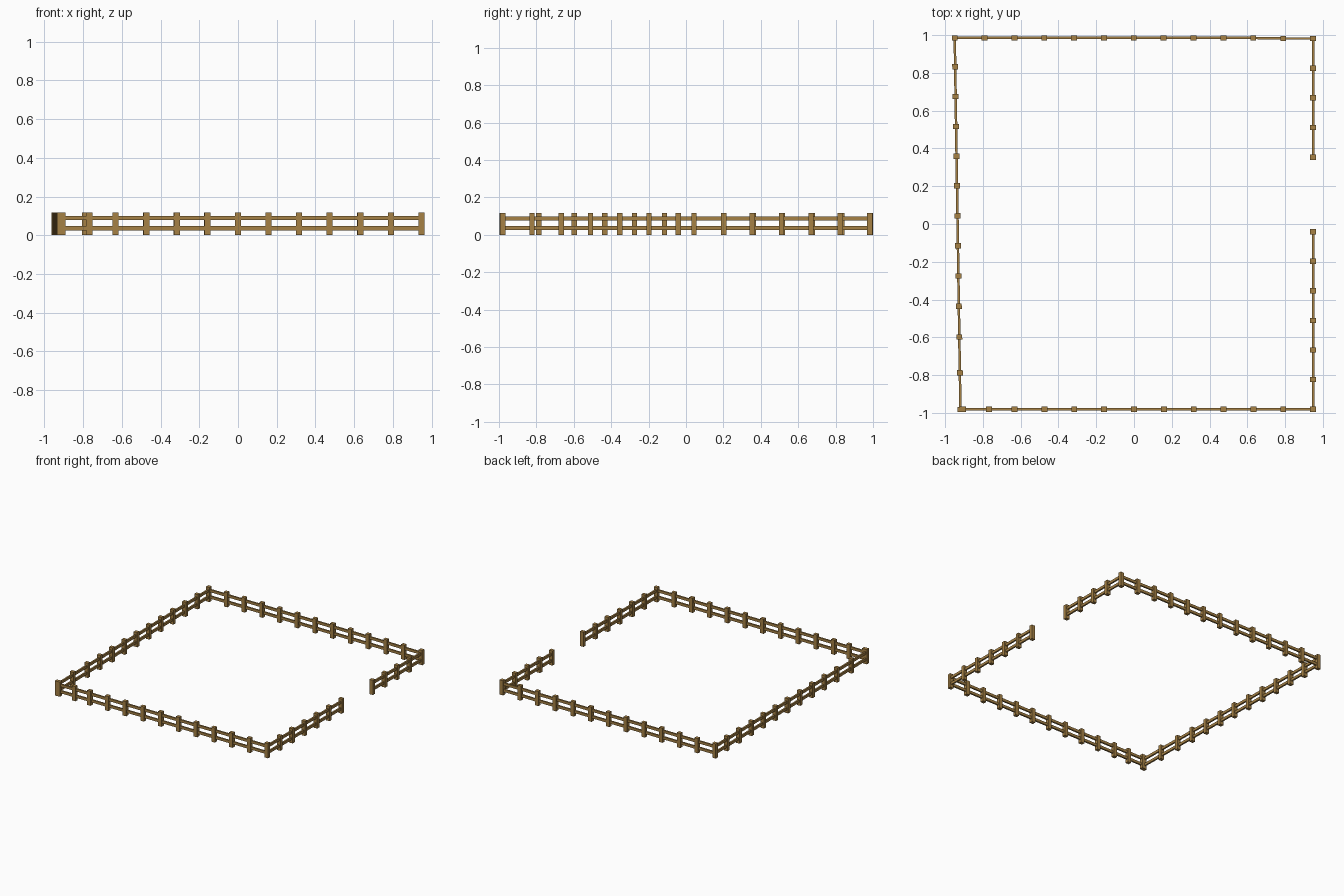
import bpy, bmesh
from math import atan2
from mathutils import Matrix, Vector

if "Cube" in bpy.data.objects:
    bpy.data.objects.remove(bpy.data.objects["Cube"])

POST_W, POST_D, POST_H = 0.031, 0.028, 0.118
RAIL_T, RAIL_H = 0.013, 0.021
RAIL_Z = (0.036, 0.088)

wood = bpy.data.materials.new("wood")
wood.diffuse_color = (0.38, 0.22, 0.06, 1)
wood.use_nodes = True
wood.node_tree.nodes["Principled BSDF"].inputs["Base Color"].default_value = wood.diffuse_color


def add_box(bm, center, size, angle):
    m = (Matrix.Translation(center) @ Matrix.Rotation(angle, 4, 'Z')
         @ Matrix.Diagonal((*size, 1)))
    bmesh.ops.create_cube(bm, size=1, matrix=m)


def finish(bm, name):
    me = bpy.data.meshes.new(name)
    bm.to_mesh(me)
    bm.free()
    me.materials.append(wood)
    ob = bpy.data.objects.new(name, me)
    bpy.context.collection.objects.link(ob)


def fence_run(name, pts, skip=0, turn=None):
    """Posts at every point, two rails between neighbours."""
    pts = [Vector((x, y, 0)) for x, y in pts]
    d = pts[-1] - pts[0]
    tilt = atan2(d.y, d.x) if turn is None else turn
    posts, rails = bmesh.new(), bmesh.new()
    for p in pts[skip:]:
        add_box(posts, p + Vector((0, 0, POST_H / 2)), (POST_W, POST_D, POST_H), tilt)
    for a, b in zip(pts, pts[1:]):
        d = b - a
        for z in RAIL_Z:
            add_box(rails, (a + b) / 2 + Vector((0, 0, z)),
                    (d.length, RAIL_T, RAIL_H), atan2(d.y, d.x))
    finish(posts, name + "_posts")
    finish(rails, name + "_rails")


step = 0.158

# back side
fence_run("back_fence", [(-0.949 + i * step, 0.985) for i in range(11)]
          + [(0.79, 0.982), (0.948, 0.982)], turn=0)

# front side, closer posts near the left corner
fence_run("front_fence", [(-0.906, -0.98), (-0.768, -0.98)]
          + [(-0.632 + i * step, -0.98) for i in range(11)], turn=0)

# right side in two parts with the gateway between them
fence_run("right_rear_fence", [(0.948, 0.982 - i * 0.157) for i in range(5)], 1, 0)
fence_run("right_front_fence", [(0.948, -0.98 + i * 0.1565) for i in range(7)], 1, 0)

# left side, slightly slanted
ys = [0.985, 0.833, 0.675, 0.516, 0.359, 0.202, 0.043, -0.115, -0.275, -0.435,
      -0.598, -0.787, -0.982]
fence_run("left_fence", [(-0.949 + 0.03 * (0.985 - y) / 1.967, y) for y in ys], 1, 0.015)
